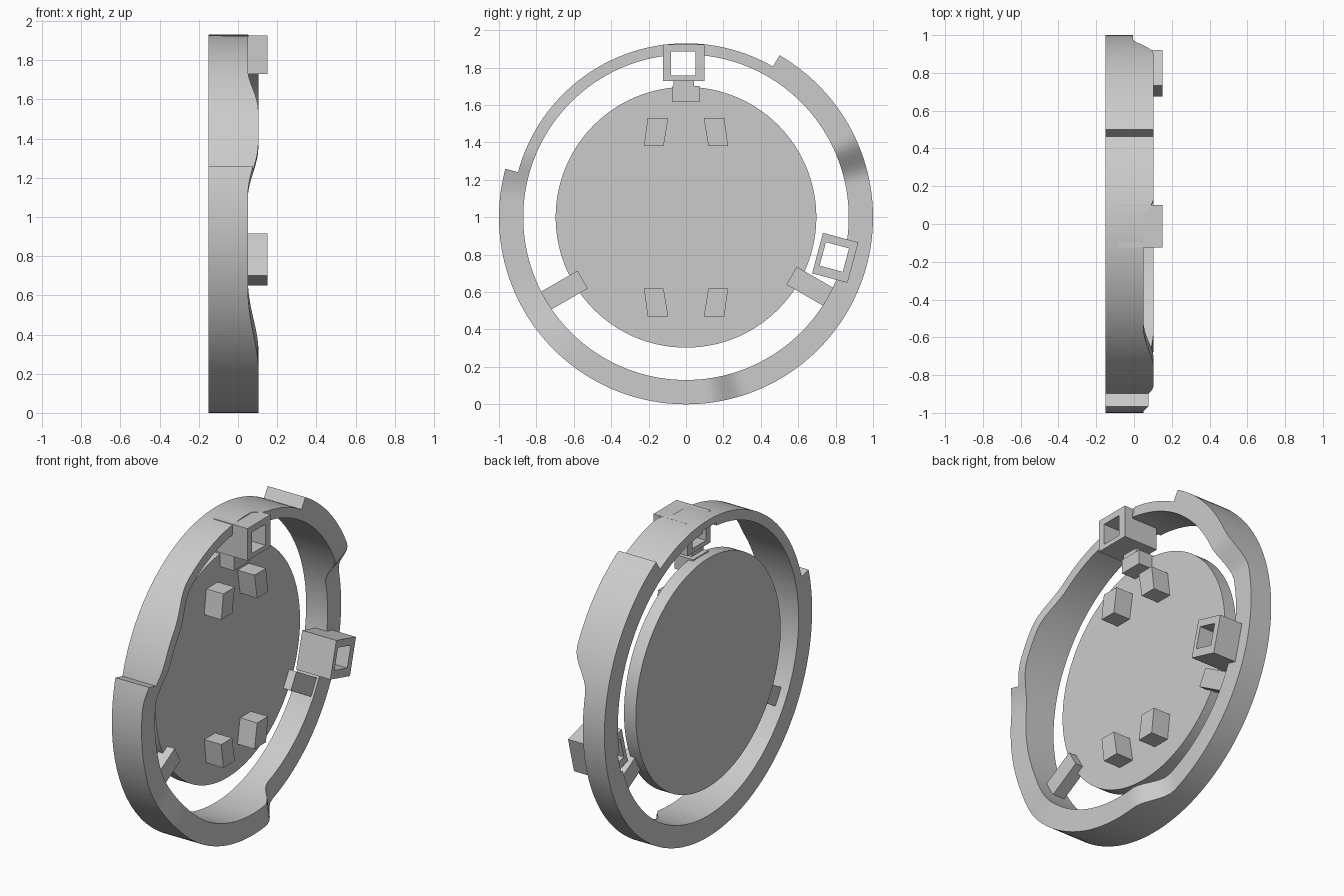
import bpy, bmesh
from math import sin, cos, pi, radians

old = bpy.data.objects.get("Cube")
if old:
    bpy.data.objects.remove(old, do_unlink=True)

grey = bpy.data.materials.new("plain grey")
grey.use_nodes = True
grey.diffuse_color = (0.6, 0.6, 0.6, 1)
grey.node_tree.nodes["Principled BSDF"].inputs["Base Color"].default_value = (0.6, 0.6, 0.6, 1)


def finish(name, bm):
    bmesh.ops.recalc_face_normals(bm, faces=bm.faces)
    mesh = bpy.data.meshes.new(name)
    bm.to_mesh(mesh)
    bm.free()
    mesh.materials.append(grey)
    obj = bpy.data.objects.new(name, mesh)
    bpy.context.collection.objects.link(obj)
    return obj


def smooth(obj):
    bpy.ops.object.select_all(action='DESELECT')
    obj.select_set(True)
    bpy.context.view_layer.objects.active = obj
    bpy.ops.object.shade_smooth_by_angle(angle=radians(30))


def polar(x, r, t, deg):
    """Point at radius r and tangential offset t, in a wheel about the x axis."""
    a = radians(deg)
    return (x, r * cos(a) - t * sin(a), 1 + r * sin(a) + t * cos(a))


def closed_loop(name, sections):
    """Skin a closed chain of four-cornered sections."""
    bm = bmesh.new()
    rows = [[bm.verts.new(p) for p in s] for s in sections]
    for a, b in zip(rows, rows[1:] + rows[:1]):
        for i in range(4):
            j = (i + 1) % 4
            bm.faces.new((a[i], a[j], b[j], b[i]))
    return finish(name, bm)


def prism(name, outline, x0, x1):
    """Extrude a (y, z) outline along x."""
    bm = bmesh.new()
    face = bm.faces.new([bm.verts.new((x0, y, z)) for y, z in outline])
    new = bmesh.ops.extrude_face_region(bm, geom=[face])["geom"]
    moved = [v for v in new if isinstance(v, bmesh.types.BMVert)]
    bmesh.ops.translate(bm, verts=moved, vec=(x1 - x0, 0, 0))
    return finish(name, bm)


def corners(r0, r1, t0, t1):
    return [(r0, t0), (r1, t0), (r1, t1), (r0, t1)]


def block(name, deg, r0, r1, t0, t1, x0, x1):
    pts = [polar(0, r, t, deg)[1:] for r, t in corners(r0, r1, t0, t1)]
    return prism(name, pts, x0, x1)


# Outer ring: wavy front edge, thinner wall over the top sector
WAVE = [(-70, -.005), (12, -.005), (26, .104), (83, .104), (86, .05), (126, .05),
        (145, .104), (156, .104), (174, .05), (201, .05), (231, .104), (277, .104),
        (290, -.005)]


def front_edge(deg):
    for (a, xa), (b, xb) in zip(WAVE, WAVE[1:]):
        if a <= deg <= b:
            f = (1 - cos(pi * (deg - a) / (b - a))) / 2
            return xa + (xb - xa) * f


STEP_A, STEP_B = 60, 165
angles = sorted(list(range(-70, 290, 2)) + [STEP_A + .05, STEP_B - .05, STEP_B])
sections = []
for deg in angles:
    outer = .93 if STEP_A < deg < STEP_B else 1.0
    x = front_edge(deg)
    sections.append([polar(px, r, 0, deg) for px, r in
                     ((-.15, .87), (-.15, outer), (x, outer), (x, .87))])
ring = closed_loop("outer_ring", sections)

# Square guide loops, with their openings passing through the ring
for label, deg, shift in (("top", 90, .006), ("side", -15, -.009)):
    outside = corners(.729, .925, shift - .106, shift + .118)
    hole = (.757, .885, shift - .056, shift + .074)
    walls = []
    for (ro, to), (ri, ti) in zip(outside, corners(*hole)):
        walls.append([polar(x, r, t, deg) for x, r, t in
                      ((-.08, ri, ti), (-.08, ro, to), (.15, ro, to), (.15, ri, ti))])
    closed_loop(label + "_guide_loop", walls)
    cutter = block(label + "_opening_cutter", deg, *hole, -.3, .3)
    cutter.hide_render = True
    cutter.hide_set(True)
    cut = ring.modifiers.new(label + "_opening", 'BOOLEAN')
    cut.operation = 'DIFFERENCE'
    cut.solver = 'EXACT'
    cut.object = cutter

# Apply the openings, then drop the cutters
deps = bpy.context.evaluated_depsgraph_get()
cut_mesh = bpy.data.meshes.new_from_object(ring.evaluated_get(deps))
ring.modifiers.clear()
ring.data = cut_mesh
for obj in list(bpy.data.objects):
    if obj.name.endswith("_opening_cutter"):
        bpy.data.objects.remove(obj, do_unlink=True)
smooth(ring)

# Thin central disc, flush with the back of the ring
DISC_BACK, DISC_FRONT = -.15, -.07
disc = prism("central_disc", [polar(0, .697, 0, i * 3)[1:] for i in range(120)],
             DISC_BACK, DISC_FRONT)
smooth(disc)

# Arms joining disc and ring
for label, deg in (("rear", -30), ("front", 210)):
    block(label + "_arm", deg, .645, .875, -.043, .067, -.1, -.02)
block("top_arm", 90, .615, .702, -.073, .073, -.1, .025)
block("top_arm_neck", 90, .69, .74, -.043, .067, -.07, .02)

# Four slanted pegs on the disc face
for up in (1, -1):
    for side in (1, -1):
        outline = [(.095, .53), (.205, .53), (.225, .38), (.12, .38)]
        name = ("upper" if up > 0 else "lower") + ("_rear_peg" if side > 0 else "_front_peg")
        prism(name, [(side * y, 1 + up * z) for y, z in outline], DISC_FRONT - .01, .045)
